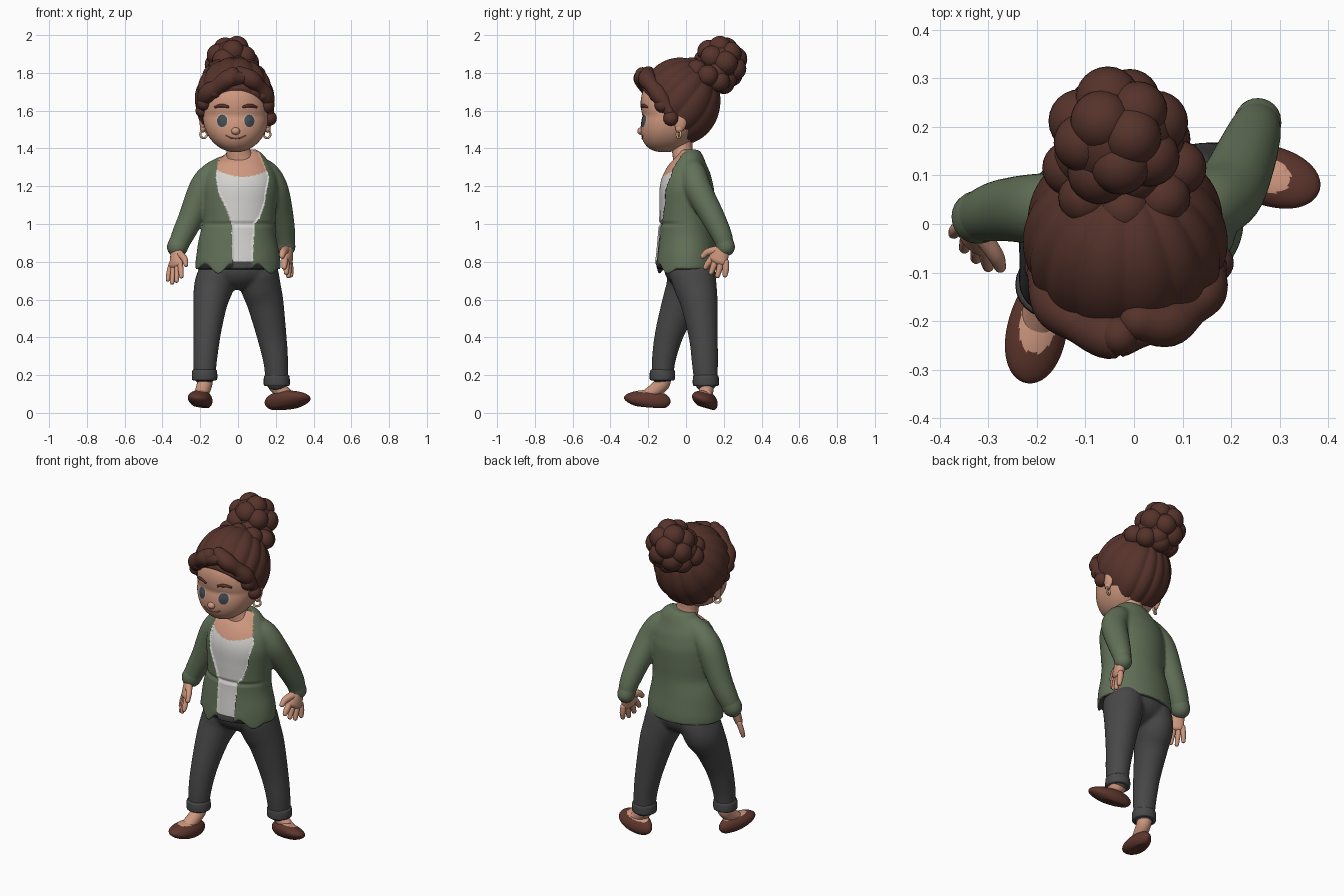
import bpy, bmesh, random
from math import sin, cos, pi, sqrt
from mathutils import Vector, Matrix

cube = bpy.data.objects.get("Cube")
if cube:
    bpy.data.objects.remove(cube)
random.seed(4)

def material(name, *rgb):
    m = bpy.data.materials.new(name)
    m.use_nodes = True
    m.diffuse_color = [((c / 255 + 0.055) / 1.055) ** 2.4 for c in rgb] + [1]
    m.node_tree.nodes["Principled BSDF"].inputs["Base Color"].default_value = m.diffuse_color
    return m

HAIR = material("hair_brown", 86, 51, 43)
SKIN = material("skin", 207, 152, 127)
GREEN = material("cardigan_green", 98, 113, 88)
WHITE = material("shirt_white", 214, 213, 210)
GREY = material("trouser_grey", 72, 72, 73)
SHOE = material("shoe_brown", 94, 54, 45)
IRIS = material("eye_dark", 70, 76, 82)
SCLERA = material("eye_white", 196, 172, 155)
LIP = material("lip_brown", 150, 96, 82)
GOLD = material("earring_tan", 214, 172, 140)

def finish(name, bm, *mats):
    bmesh.ops.recalc_face_normals(bm, faces=bm.faces)
    ob = bpy.data.objects.new(name, bpy.data.meshes.new(name))
    bm.to_mesh(ob.data)
    for m in mats:
        ob.data.materials.append(m)
    ob.data.shade_smooth()
    bpy.context.collection.objects.link(ob)
    return ob

def sphere(bm, matrix=Matrix(), u=24, v=16):
    return bmesh.ops.create_uvsphere(bm, u_segments=u, v_segments=v, radius=1, matrix=matrix)["verts"]

def balls(name, items, mat):
    """One object from (centre, radii) ellipsoids."""
    bm = bmesh.new()
    for c, r in items:
        sphere(bm, Matrix.Translation(c) @ Matrix.Diagonal((*r, 1)))
    return finish(name, bm, mat)

def tube(name, points, mat, sides=24, steps=6, side=(1, 0, 0), rounded=True):
    """Smooth closed tube through (x, y, z, width[, depth]) points."""
    pts = [Vector(p if len(p) == 5 else (*p, p[3])) for p in points]
    path = []
    for i, (b, c) in enumerate(zip(pts, pts[1:])):
        a = pts[i - 1] if i else 2 * b - c
        d = pts[i + 2] if i + 2 < len(pts) else 2 * c - b
        for t in (k / steps for k in range(steps)):
            path.append(b + (c - a) * (t / 2) + (2 * a - 5 * b + 4 * c - d) * (t * t / 2)
                        + (3 * b - a - 3 * c + d) * (t ** 3 / 2))
    path.append(pts[-1])
    rings = []
    for i, p in enumerate(path):
        t = Vector(path[min(i + 1, len(path) - 1)][:3]) - Vector(path[max(i - 1, 0)][:3])
        rings.append((Vector(p[:3]), t.normalized(), p[3], p[4]))
    if rounded:
        caps = [[(c + t * s * min(w, d) * sin(a), t, w * cos(a), d * cos(a)) for a in (.3, .6, .9, 1.25, 1.55)]
                for (c, t, w, d), s in ((rings[0], -1), (rings[-1], 1))]
        rings = caps[0][::-1] + rings + caps[1]
    bm = bmesh.new()
    rows = []
    for c, t, w, d in rings:
        u = (Vector(side) - t * t.dot(side)).normalized()
        v = t.cross(u)
        rows.append([bm.verts.new(c + u * w * cos(a) + v * d * sin(a))
                     for a in (2 * pi * k / sides for k in range(sides))])
    for lo, hi in zip(rows, rows[1:]):
        for k in range(sides):
            bm.faces.new((lo[k - 1], lo[k], hi[k], hi[k - 1]))
    bm.faces.new(rows[0])
    bm.faces.new(rows[-1])
    return finish(name, bm, mat)

def fuse(parts, voxel, rounds):
    """Melt closed parts into one smooth skin and return it as a bmesh."""
    bm = bmesh.new()
    for ob in parts:
        bm.from_mesh(ob.data)
        bpy.data.objects.remove(ob)
    ob = finish("blend", bm)
    ob.modifiers.new("melt", "REMESH").voxel_size = voxel
    ob.modifiers.new("soften", "SMOOTH").iterations = rounds
    bm = bmesh.new()
    bm.from_object(ob, bpy.context.evaluated_depsgraph_get())
    bpy.data.objects.remove(ob)
    return bm

def ramp(z, keys):
    """Linear interpolation through (z, value) keys, highest first."""
    for (z1, v1), (z0, v0) in zip(keys, keys[1:]):
        if z >= z0:
            return v0 + (v1 - v0) * min(1, (z - z0) / (z1 - z0))
    return keys[-1][1]

# Open cardigan with sleeves, shirt and bare neckline
TORSO = [(0, .004, .76, .226, .168), (0, .004, .81, .224, .167), (0, .002, .9, .21, .157), (.008, 0, 1, .19, .148),
         (.01, 0, 1.1, .194, .149), (.014, 0, 1.2, .198, .147), (.018, .008, 1.28, .178, .122),
         (.02, .015, 1.34, .132, .086), (.015, .015, 1.388, .078, .058)]
ARMS = {"right": [(-.08, .02, 1.295, .064), (-.135, .025, 1.255, .072), (-.185, .03, 1.19, .075),
                  (-.25, .03, 1.03, .067), (-.288, .025, .95, .061), (-.318, .015, .885, .053)],
        "left": [(.11, .025, 1.295, .064), (.155, .04, 1.255, .072), (.195, .065, 1.18, .073),
                 (.228, .135, 1.05, .065), (.247, .185, .95, .056), (.254, .208, .885, .047)]}
LEFT_EDGE = [(1.4, -.095), (1.25, -.118), (1.17, -.105), (1.05, -.05), (1, -.035), (.7, -.03)]
RIGHT_EDGE = [(1.4, .105), (1.25, .165), (1.1, .138), (1.03, .115), (1, .087), (.7, .075)]
bm = fuse([tube("torso", TORSO, GREEN, sides=64, rounded=False)] + [tube(s, p, GREEN) for s, p in ARMS.items()], .007, 12)
for f in bm.faces:
    c = f.calc_center_median()
    if c.z < .79 and f.normal.z < -.8:
        f.material_index = 3
    elif c.y < 0 and ramp(c.z, LEFT_EDGE) < c.x < ramp(c.z, RIGHT_EDGE):
        f.material_index = 3 if c.z < .8 else 2 if c.z > 1.25 + 2 * (c.x - .025) ** 2 else 1
for v in bm.verts:
    if all(f.material_index for f in v.link_faces):  # shirt sits behind the cardigan edge
        v.co.y += .009 * (v.co.y < 0)
    elif v.co.z < .84 and abs(v.co.x) < .24 and v.co.y < .14:  # wavy front hem
        v.co.z -= (.84 - v.co.z) * .35 * sin(v.co.x * 45) * (v.co.y < -.05)
    if v.co.y < 0 and abs(v.co.x) < .2:  # waist seam
        v.co.y += .01 * max(0, 1 - abs(v.co.z - 1) / .015)
finish("cardigan_and_shirt", bm, GREEN, WHITE, SKIN, GREY)
for s, pts in ARMS.items():
    a, b = Vector(pts[-2]), Vector(pts[-1])
    tube(s + "_sleeve_cuff", [a.lerp(b, k)[:3] + (b[3] + .002,) for k in (.75, 1.1)], GREEN, steps=2)

# Hands: palm, four fingers and thumb
def hand(name, wrist, along, across, size):
    w, d, s = Vector(wrist), Vector(along), Vector(across).normalized()
    at = lambda p, q, r, r2: (*(w + d * p + s * q * size), r * size, r2 * size)
    tube(name + "_palm", [at(-.3, 0, .028, .026), at(.1, 0, .034, .025), at(.45, .004, .044, .022)], SKIN, side=s)
    for i, length in enumerate((.86, .98, 1.02, .9)):
        q = .033 - i * .022
        tube(f"{name}_finger_{i + 1}", [at(.45, q, .014, .014), at(.7, q * 1.3, .014, .014),
                                       at(length, q * 1.45, .011, .011)], SKIN, sides=12, side=s)
    tube(name + "_thumb", [at(.1, .02, .019, .019), at(.3, .06, .016, .016), at(.5, .075, .012, .012)],
         SKIN, sides=12, side=s)

hand("right_hand", (-.325, -.005, .86), (-.012, -.055, -.165), (.7, -.7, .1), 1.05)
hand("left_hand", (.26, .195, .87), (.002, -.045, -.135), (-.3, -.9, .3), 1.22)

# Trousers melted into one piece, with rolled cuffs
LEGS = {"right": [(-.105, .025, .74, .104, .122), (-.128, .012, .67, .105, .12), (-.147, -.03, .58, .091, .099),
                  (-.163, -.085, .43, .074, .078), (-.173, -.115, .3, .065, .065), (-.177, -.125, .2, .058, .058)],
        "left": [(.108, .035, .74, .106, .122), (.12, .05, .67, .107, .114), (.145, .07, .58, .097, .099),
                 (.18, .092, .4, .078, .077), (.2, .1, .27, .066, .07), (.205, .105, .17, .06, .063)]}
hips = balls("hips", [((0, .02, .77), (.195, .138, .12))], GREY)
finish("trousers", fuse([hips] + [tube(s, p, GREY) for s, p in LEGS.items()], .009, 10), GREY)
for s, pts in LEGS.items():
    x, y, z, r, _ = pts[-1]
    tube(s + "_trouser_cuff", [(x, y, z + h, r + e) for h, e in
                              ((.03, .001), (.02, .008), (-.02, .009), (-.028, .001))], GREY, steps=4, rounded=False)

# Flat shoes with bare instep, slightly tilted
def foot(name, ankle, centre, toe, ground, pitch, roll):
    d = (Vector(toe) - Vector(centre)).normalized()
    m = Matrix(((d.x, -d.y, 0, centre[0]), (d.y, d.x, 0, centre[1]), (pitch, roll, 1, ground), (0, 0, 0, 1)))
    bm = bmesh.new()
    verts = sphere(bm, u=80, v=56)
    for f in bm.faces:
        c = f.calc_center_median()
        f.material_index = int(c.z > .2 and ((c.x + .12) / .62) ** 2 + (c.y / .64) ** 2 < 1)
    for v in verts:
        x, y, z = v.co
        v.co = m @ Vector((.125 * x, (.061 + .01 * x) * y, .038 + max(-.038, (.05 - .01 * x) * z)))
    finish(name + "_shoe", bm, SHOE, SKIN)
    x, y, z = ankle
    tube(name + "_ankle", [(x, y, z, .043), (x, y, ground + .12, .041), (*(m @ Vector((-.005, 0, .063))), .038, .034),
                          (*(m @ Vector((.04, 0, .053))), .036, .026)], SKIN)

foot("right", (-.177, -.128, .2), (-.197, -.205), (-.222, -.325), .033, .08, -.08)
foot("left", (.2, .108, .17), (.262, .104), (.38, .07), .028, .1, -.25)

# Neck and head
tube("neck", [(.015, 0, 1.27, .1, .08), (.01, -.01, 1.34, .075, .06), (0, -.02, 1.4, .062, .055),
              (-.005, -.02, 1.5, .065, .06)], SKIN)
bm = bmesh.new()
for v in sphere(bm, u=64, v=48):
    x, y, z = v.co
    y = abs(y) ** .85 * (1 if y > 0 else -1)
    v.co = (-.012 + .174 * x, -.06 + .17 * y - .055 * abs(z), 1.572 + .192 * z)
head = finish("head", bm, SKIN)
bpy.context.view_layer.update()

def on_face(x, z, lift=0):
    return head.ray_cast((x, -1, z), (0, 1, 0))[1] + Vector((0, -lift, 0))

def patch(name, cx, cz, rx, rz, mat, lift):
    """Thin oval laid on the face."""
    bm = bmesh.new()
    rows = [[bm.verts.new(on_face(cx + rx * k * cos(a), cz + rz * k * sin(a), lift * (1.6 - k)))
             for a in (i * pi / 14 for i in range(28))] for k in (.1, .4, .7, 1)]
    for p, q in zip(rows, rows[1:]):
        for i in range(28):
            bm.faces.new((p[i], p[i - 1], q[i - 1], q[i]))
    bm.faces.new(rows[0])
    finish(name, bm, mat)

for s, cx, o in (("right", -.084, -1), ("left", .06, 1)):
    patch(s + "_eye_white", cx, 1.548, .033, .038, SCLERA, .003)
    patch(s + "_iris", cx, 1.546, .027, .033, IRIS, .006)
    tube(s + "_eyebrow", [(*on_face(cx + o * k, 1.627 - 7 * (k - .002) ** 2), .01 - abs(k) * .1)
                          for k in (-.03, -.015, 0, .02, .036)], HAIR, sides=10)
    ear = Vector((-.014 + o * .172, -.03, 1.545))
    balls(s + "_ear", [(ear, (.018, .034, .055)), (ear + Vector((0, -.006, -.04)), (.015, .02, .022))], SKIN)
    bpy.ops.mesh.primitive_torus_add(location=ear + Vector((-o * .004, -.008, -.07)), rotation=(pi / 2, 0, .5),
                                     major_radius=.02, minor_radius=.006, major_segments=24, minor_segments=8)
    bpy.context.object.name = s + "_earring"
    bpy.context.object.data.materials.append(GOLD)
    bpy.context.object.data.shade_smooth()
tube("mouth", [(*on_face(-.012 + k, 1.452 + 6 * k * k), .0035) for k in (-.05, -.025, 0, .025, .05)], LIP, sides=8)
balls("nose", [((-.012, -.237, 1.492), (.023, .021, .02)), ((-.012, -.223, 1.52), (.014, .015, .035))], SKIN)

# Swept-back hair with strand grooves that meet at the bun
bm = bmesh.new()
for v in sphere(bm, u=192, v=48):
    phi = v.co.xy.angle_signed(Vector((0, 1)), 0)
    d = Matrix.Rotation(-.75, 3, "X") @ v.co * (.975 + .04 * v.co.xy.length * abs(sin(phi * 7 + .5 * sin(phi * 3))))
    v.co = (-.018 + .208 * d.x, -.03 + .213 * d.y, 1.657 + (.226 if d.z > 0 else .238) * d.z)
bmesh.ops.bisect_plane(bm, geom=bm.verts[:] + bm.edges[:] + bm.faces[:], plane_co=(0, -.25, 1.735),
                       plane_no=(0, -.34, -.31), clear_outer=True)
bmesh.ops.holes_fill(bm, edges=[e for e in bm.edges if e.is_boundary])
finish("hair_cap", bm, HAIR)

# Fringe curls framing the face
tube("fringe_right", [(.06, -.205, 1.785, .03), (.01, -.22, 1.775, .036), (-.05, -.23, 1.77, .048),
                      (-.11, -.205, 1.725, .042), (-.16, -.165, 1.69, .05), (-.193, -.1, 1.625, .028)], HAIR)
tube("fringe_left", [(.01, -.2, 1.795, .04), (.07, -.205, 1.765, .048), (.115, -.175, 1.725, .038),
                     (.145, -.14, 1.68, .046), (.158, -.1, 1.62, .033), (.165, -.07, 1.55, .026)], HAIR)
CURLS = [(-.06, -.235, 1.765), (-.125, -.2, 1.7), (-.18, -.145, 1.64), (-.19, -.09, 1.6), (.08, -.205, 1.75),
         (.13, -.16, 1.685), (.152, -.125, 1.63), (.165, -.08, 1.56), (-.03, -.23, 1.79)]
balls("fringe_curls", [(c, [random.uniform(.034, .042)] * 3) for c in CURLS], HAIR)

# Curly bun on a wreath of curls
centre = Vector((-.033, .18, 1.848))
lumps = [(centre, (.12, .12, .125))]
for i in range(18):
    h = 1 - (2 * i + 1) / 18
    spot = Vector((sqrt(1 - h * h) * cos(i * 2.4), sqrt(1 - h * h) * sin(i * 2.4), h * 1.08))
    lumps.append((centre + spot * .084, [random.uniform(.06, .067)] * 3))
balls("hair_bun", lumps, HAIR)
balls("bun_wreath", [((-.02 + .112 * cos(a), .115 + .085 * sin(a), 1.785 - .04 * sin(a)), [.057] * 3)
                     for a in (k * pi / 4 for k in range(8))], HAIR)
